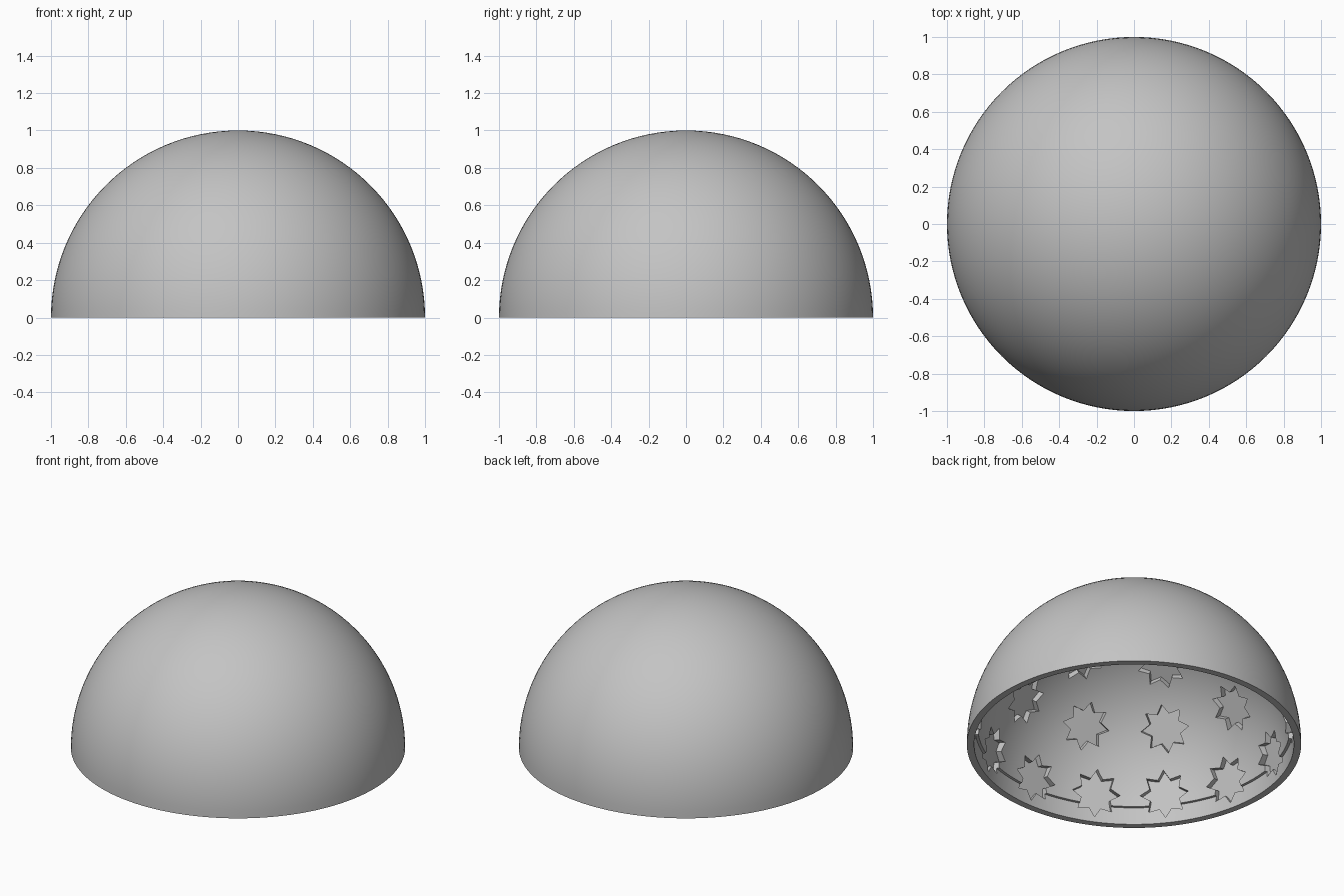
import bpy
import bmesh
from math import sin, cos, pi, radians, asin
from mathutils import Vector, Matrix

cube = bpy.data.objects.get("Cube")
if cube:
    bpy.data.objects.remove(cube, do_unlink=True)

OUTER, INNER = 1.0, 0.94      # shell radii
LIP_Z = 0.11                  # height of the lip above the rim
FLOOR = 0.97                  # distance of the star recess floors
STAR_R, NOTCH = 0.147, 0.65   # star size and notch ratio
# star rows: elevation, count, start as a fraction of the spacing
ROWS = [(11, 14, 0.5), (35, 10, 0.0), (59, 6, 0.5), (90, 1, 0.0)]

grey = bpy.data.materials.new("grey")
grey.use_nodes = True
colour = (0.55, 0.55, 0.55, 1)
grey.diffuse_color = colour
grey.node_tree.nodes["Principled BSDF"].inputs["Base Color"].default_value = colour


def make_object(name, bm):
    bmesh.ops.recalc_face_normals(bm, faces=bm.faces)
    mesh = bpy.data.meshes.new(name)
    bm.to_mesh(mesh)
    bm.free()
    mesh.materials.append(grey)
    obj = bpy.data.objects.new(name, mesh)
    bpy.context.collection.objects.link(obj)
    return obj


def arc(radius, start, end, steps):
    angles = [start + (end - start) * i / steps for i in range(steps + 1)]
    return [(radius * cos(a), radius * sin(a)) for a in angles]


# dome shell: outer arc, flat rim, stepped lip and inner arc, turned about z
profile = arc(OUTER, pi / 2, 0, 32) + [(0.957, 0), (0.951, LIP_Z)]
profile += arc(INNER, asin(LIP_Z / INNER), pi / 2, 28)
bm = bmesh.new()
verts = [bm.verts.new((r, 0, z)) for r, z in profile]
edges = [bm.edges.new(pair) for pair in zip(verts, verts[1:])]
bmesh.ops.spin(bm, geom=verts + edges, cent=(0, 0, 0), axis=(0, 0, 1),
               angle=2 * pi, steps=128)
bmesh.ops.remove_doubles(bm, verts=bm.verts, dist=0.0005)
dome = make_object("dome_shell", bm)


# eight-pointed star prisms that sink the recesses into the inside
def add_star(bm, elevation, azimuth):
    place = Matrix.Rotation(azimuth, 4, 'Z') @ Matrix.Rotation(pi / 2 - elevation, 4, 'Y')
    rings = []
    for depth in (INNER - 0.08, FLOOR):
        ring = []
        for i in range(16):
            r = STAR_R * (NOTCH if i % 2 else 1)
            a = i * pi / 8
            ring.append(bm.verts.new(place @ Vector((r * cos(a), r * sin(a), depth))))
        rings.append(ring)
        bm.faces.new(ring)
    low, high = rings
    for i in range(16):
        j = (i + 1) % 16
        bm.faces.new((low[i], low[j], high[j], high[i]))


bm = bmesh.new()
for elevation, count, start in ROWS:
    for k in range(count):
        add_star(bm, radians(elevation), 2 * pi * (k + start) / count)
cutter = make_object("star_cutter", bm)
cutter.hide_render = True

# cut the recesses and remove the cutter
cut = dome.modifiers.new("star_recesses", 'BOOLEAN')
cut.operation = 'DIFFERENCE'
cut.solver = 'EXACT'
cut.object = cutter
bpy.ops.object.select_all(action='DESELECT')
bpy.context.view_layer.objects.active = dome
dome.select_set(True)
bpy.ops.object.modifier_apply(modifier=cut.name)
bpy.data.objects.remove(cutter, do_unlink=True)
bpy.ops.object.shade_smooth_by_angle(angle=radians(30))
